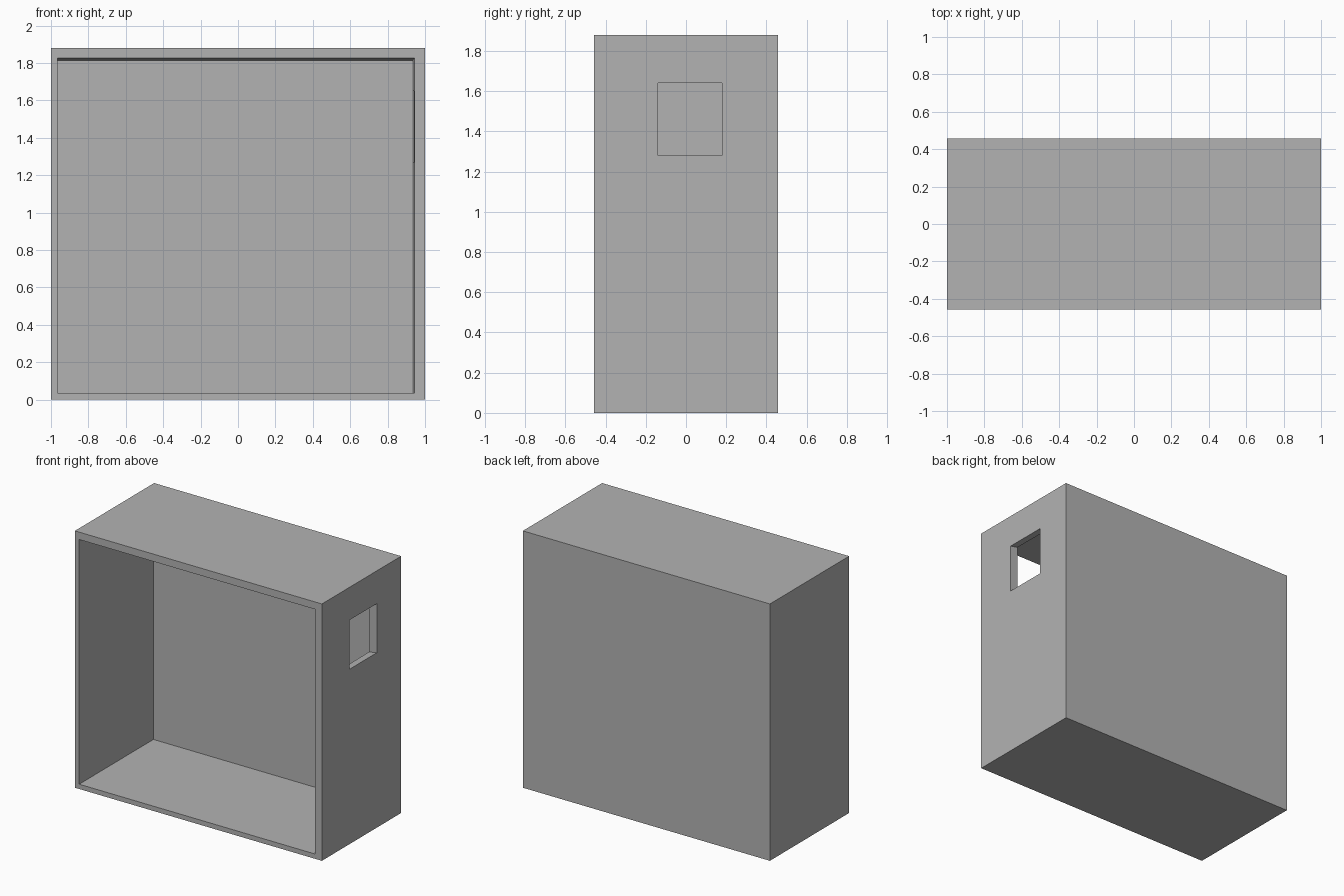
import bpy
import bmesh

default = bpy.data.objects.get("Cube")
if default:
    bpy.data.objects.remove(default, do_unlink=True)

# Single plain grey
grey = bpy.data.materials.new("plain_grey")
grey.use_nodes = True
colour = (0.45, 0.45, 0.45, 1)
grey.diffuse_color = colour
grey.node_tree.nodes["Principled BSDF"].inputs["Base Color"].default_value = colour


def tapered_box(name, axis, start, end):
    """Box between two rectangles; each is (position, u0, u1, v0, v1) across axis."""
    bm = bmesh.new()
    loops = []
    for pos, u0, u1, v0, v1 in (start, end):
        loop = []
        for u, v in ((u0, v0), (u1, v0), (u1, v1), (u0, v1)):
            co = [u, v]
            co.insert(axis, pos)
            loop.append(bm.verts.new(co))
        loops.append(loop)
        bm.faces.new(loop)
    a, b = loops
    for i in range(4):
        j = (i + 1) % 4
        bm.faces.new((a[i], a[j], b[j], b[i]))
    bmesh.ops.recalc_face_normals(bm, faces=bm.faces)
    mesh = bpy.data.meshes.new(name)
    bm.to_mesh(mesh)
    bm.free()
    mesh.materials.append(grey)
    obj = bpy.data.objects.new(name, mesh)
    bpy.context.collection.objects.link(obj)
    return obj


def cut(target, cutter):
    """Subtract a hidden cutter from the target."""
    mod = target.modifiers.new(cutter.name, "BOOLEAN")
    mod.operation = "DIFFERENCE"
    mod.solver = "EXACT"
    mod.object = cutter
    cutter.hide_render = True
    bpy.context.view_layer.objects.active = target
    bpy.ops.object.modifier_apply(modifier=mod.name)
    bpy.data.objects.remove(cutter, do_unlink=True)


# Outer case
case = tapered_box("open_case", 1, (-0.458, -1, 1, 0, 1.88), (0.458, -1, 1, 0, 1.88))

# Front cavity, narrowing slightly to the back wall
cut(case, tapered_box("cavity_cutter", 1,
                      (-0.47, -0.965, 0.944, 0.035, 1.826),
                      (0.40, -0.965, 0.933, 0.035, 1.81)))

# Side window, flared slightly inwards
cut(case, tapered_box("window_cutter", 0,
                      (1.01, -0.14, 0.178, 1.282, 1.638),
                      (0.90, -0.14, 0.178, 1.262, 1.658)))
